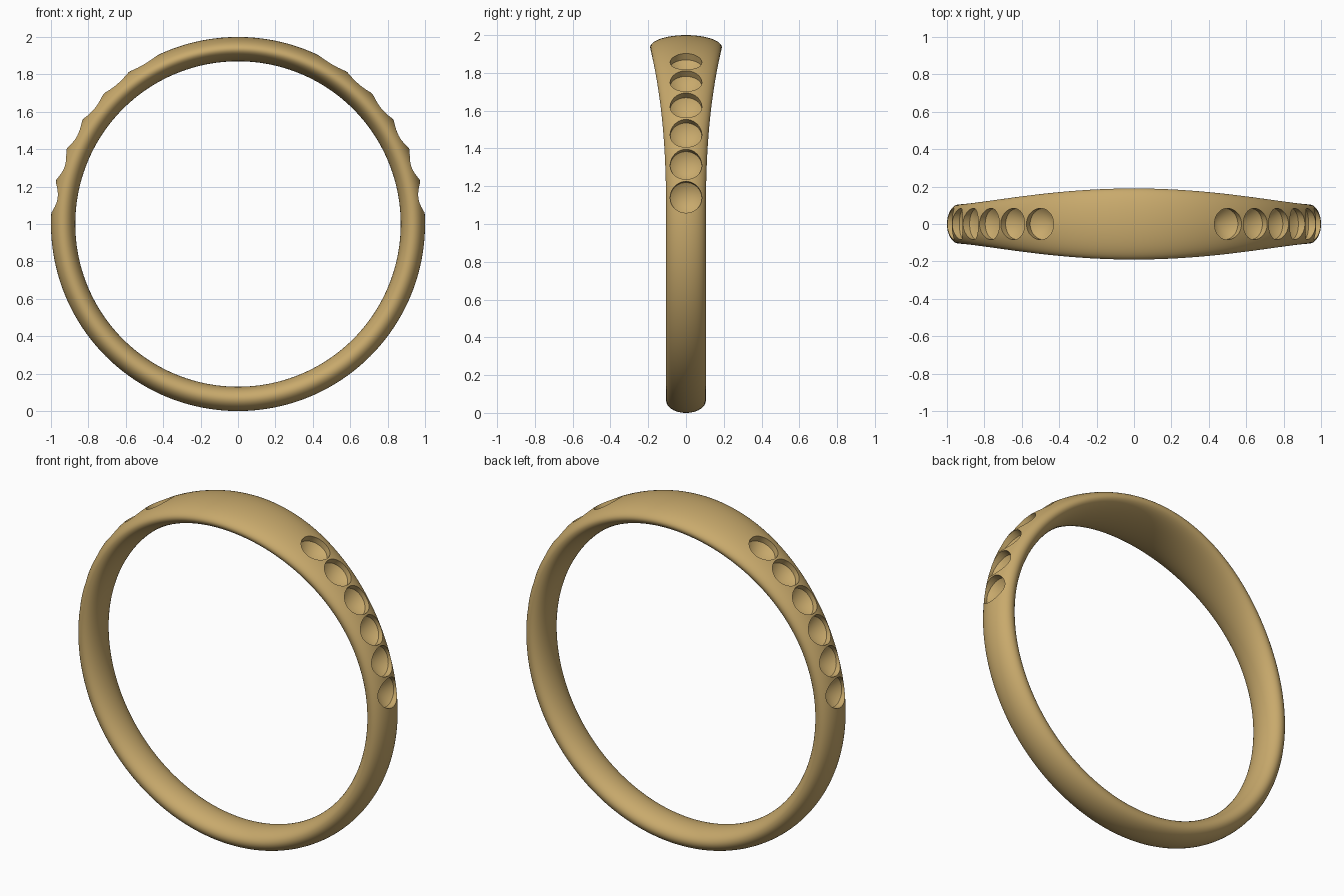
import bpy, bmesh, math
from mathutils import Matrix, Vector

if "Cube" in bpy.data.objects:
    bpy.data.objects.remove(bpy.data.objects["Cube"])

SEG, PROF = 192, 48
MID_R, HALF_T = 0.935, 0.065


def make_object(name, bm):
    bmesh.ops.recalc_face_normals(bm, faces=bm.faces)
    mesh = bpy.data.meshes.new(name)
    bm.to_mesh(mesh)
    bm.free()
    obj = bpy.data.objects.new(name, mesh)
    bpy.context.collection.objects.link(obj)
    return obj


def half_width(a):
    # Band widens towards the top of the ring
    return 0.105 + 0.085 * max(0.0, math.cos(a)) ** 2.6


# Ring band: oval section swept around the circle
bm = bmesh.new()
loops = []
for i in range(SEG):
    a = 2 * math.pi * i / SEG
    w = half_width(a)
    loop = []
    for j in range(PROF):
        t = 2 * math.pi * j / PROF
        r = MID_R + HALF_T * math.sin(t)
        loop.append(bm.verts.new((r * math.sin(a), w * math.cos(t), 1 + r * math.cos(a))))
    loops.append(loop)
for i in range(SEG):
    p, q = loops[i], loops[(i + 1) % SEG]
    for j in range(PROF):
        k = (j + 1) % PROF
        bm.faces.new((p[j], p[k], q[k], q[j]))
band = make_object("ring_band", bm)

# Stone seat cutters: short cylinder ending in a cone, six per shoulder
bm = bmesh.new()
N, RAD = 40, 0.084
for side in (-1, 1):
    for i in range(6):
        elev = math.radians(8.2 + 10.3 * i)
        axis = Vector((side * math.cos(elev), 0, math.sin(elev)))
        m = Matrix.Translation((0, 0, 1)) @ axis.to_track_quat('Z', 'Y').to_matrix().to_4x4()
        top, low = [[bm.verts.new(m @ Vector((RAD * math.cos(2 * math.pi * k / N),
                                              RAD * math.sin(2 * math.pi * k / N), h)))
                     for k in range(N)] for h in (1.08, 0.957)]
        tip = bm.verts.new(m @ Vector((0, 0, 0.89)))
        bm.faces.new(top)
        for k in range(N):
            n = (k + 1) % N
            bm.faces.new((top[k], top[n], low[n], low[k]))
            bm.faces.new((low[k], low[n], tip))
cutter = make_object("seat_cutter", bm)
cutter.hide_render = True

# Cut the seats, then remove the cutter
mod = band.modifiers.new("seats", 'BOOLEAN')
mod.operation = 'DIFFERENCE'
mod.solver = 'EXACT'
mod.object = cutter
bpy.context.view_layer.objects.active = band
band.select_set(True)
bpy.ops.object.modifier_apply(modifier=mod.name)
bpy.data.objects.remove(cutter)
bpy.ops.object.shade_smooth_by_angle(angle=math.radians(30))

# Gold colour
gold = bpy.data.materials.new("gold")
gold.diffuse_color = (0.58, 0.40, 0.15, 1)
gold.use_nodes = True
gold.node_tree.nodes["Principled BSDF"].inputs["Base Color"].default_value = gold.diffuse_color
band.data.materials.clear()
band.data.materials.append(gold)
for poly in band.data.polygons:
    poly.material_index = 0
